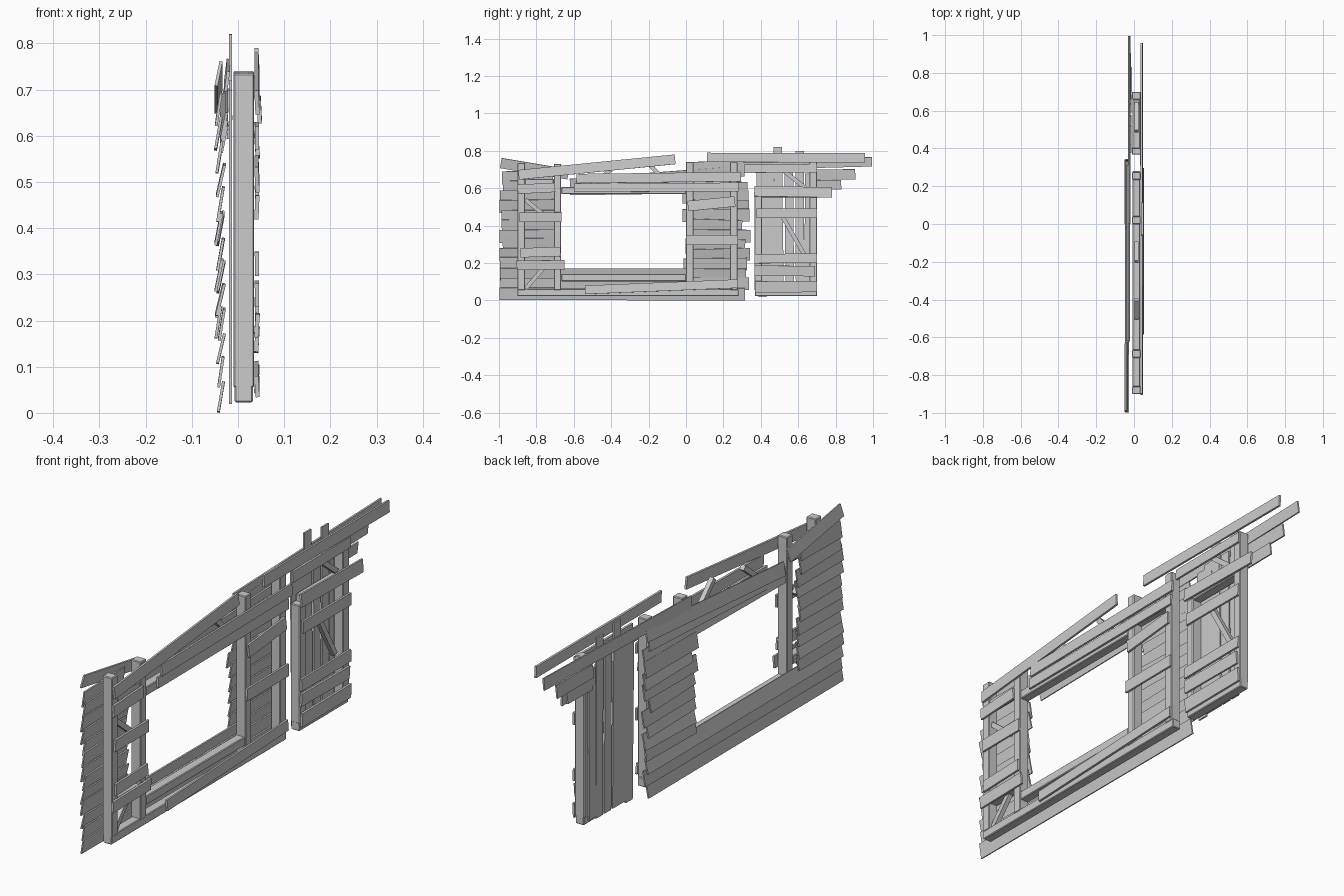
import bpy, bmesh, math, random
from mathutils import Vector

random.seed(4)
wood = bpy.data.materials.new("weathered grey wood")
wood.diffuse_color = (0.6, 0.6, 0.6, 1)


def board(name, x, a, b, width, thick=0.008, tilt=0.0, bevel=0.0):
    """Plank running from a to b, both (y, z), tilted about its long axis."""
    p, q = Vector((x, *a)), Vector((x, *b))
    d = (q - p).normalized()
    n0 = Vector((1, 0, 0))
    w0 = n0.cross(d)
    w = w0 * math.cos(tilt) + n0 * math.sin(tilt)
    n = d.cross(w)
    bm = bmesh.new()
    ends = []
    for c in (p, q):
        ends.append([bm.verts.new(c + w * (sw * width / 2) + n * (sn * thick / 2))
                     for sw, sn in ((-1, -1), (1, -1), (1, 1), (-1, 1))])
    for i in range(4):
        j = (i + 1) % 4
        bm.faces.new((ends[0][i], ends[0][j], ends[1][j], ends[1][i]))
    bm.faces.new(ends[0])
    bm.faces.new(ends[1])
    bmesh.ops.recalc_face_normals(bm, faces=bm.faces[:])
    if bevel:
        bmesh.ops.bevel(bm, geom=bm.edges[:], offset=bevel, segments=1, affect='EDGES')
    me = bpy.data.meshes.new(name)
    bm.to_mesh(me)
    bm.free()
    me.materials.append(wood)
    ob = bpy.data.objects.new(name, me)
    bpy.context.collection.objects.link(ob)
    return ob


def jit(s):
    return random.uniform(-s, s)


FX, FT = 0.0125, 0.045  # frame centre and depth

# Posts: y and top height
for y, top in ((-0.88, 0.735), (-0.687, 0.73), (0.02, 0.74),
               (0.255, 0.74), (0.387, 0.56), (0.68, 0.74)):
    board("post", FX, (y, 0.055), (y, top), 0.04, FT, 0, 0.003)

# Ground sills and window rails
for name, y0, y1, z in (("ground_sill", -0.9, 0.28, 0.042),
                        ("ground_sill", 0.368, 0.70, 0.042),
                        ("window_sill", -0.667, 0.0, 0.122),
                        ("window_head", -0.667, 0.0, 0.588),
                        ("left_rail", -0.86, -0.707, 0.63),
                        ("left_rail", -0.86, -0.707, 0.19),
                        ("right_rail", 0.04, 0.235, 0.62),
                        ("door_side_rail", 0.40, 0.66, 0.57)):
    board(name, FX, (y0, z), (y1, z), 0.038, FT - 0.005, 0, 0.003)

# Diagonal braces inside the frame
for a, b in (((-0.86, 0.06), (-0.74, 0.2)), ((-0.86, 0.54), (-0.75, 0.45)),
             ((0.51, 0.46), (0.63, 0.25)), ((0.49, 0.72), (0.64, 0.6)),
             ((-0.5, 0.62), (-0.4, 0.70)), ((-0.2, 0.73), (-0.1, 0.63))):
    board("brace", FX, a, b, 0.022, 0.02)

# Lapped siding, outer side: full length below the window, short beside it
STEP, SLOPE = 0.052, 0.2
for i in range(14):
    z = 0.036 + i * STEP
    t = SLOPE + jit(0.06)
    if i < 3:
        left, right = -0.99 + jit(0.01), 0.32 + jit(0.02)
        board("low_siding", -0.037, (left, z), (right, z + jit(0.004)), 0.066, 0.006, t)
        continue
    if i < 13:
        board("left_siding", -0.04 + jit(0.003), (-0.988 + jit(0.01), z + jit(0.006)),
              (-0.70 + jit(0.012), z + jit(0.006)), 0.07, 0.006, t)
    if i < 11:
        board("right_siding", -0.037 + jit(0.003), (0.0 + jit(0.02), z + jit(0.006)),
              (0.32 + jit(0.025), z + jit(0.006)), 0.068, 0.006, t)

# Fanned siding above the window and the loose top plank
for za, zb in ((0.592, 0.605), (0.605, 0.648), (0.622, 0.692)):
    board("upper_siding", -0.03, (-0.62, za), (0.31 + jit(0.02), zb), 0.058, 0.006, SLOPE)
board("loose_top_plank", -0.042, (-0.99, 0.735), (-0.63, 0.675), 0.055, 0.007, 0.2)

# Upright slats: y at bottom, y at top, bottom, top
for yb, yt, z0, z1 in ((0.41, 0.40, 0.02, 0.70), (0.455, 0.445, 0.03, 0.72),
                       (0.50, 0.49, 0.03, 0.82), (0.555, 0.55, 0.03, 0.72),
                       (0.61, 0.608, 0.03, 0.80), (0.655, 0.66, 0.04, 0.68)):
    board("upright_slat", -0.016, (yb, z0), (yt, z1), 0.046, 0.007)

# Eave boards on the outer side
board("outer_eave", -0.024, (0.0, 0.715), (0.995, 0.742), 0.05, 0.007, 0.12)
board("outer_eave_short", -0.022, (0.66, 0.672), (0.905, 0.675), 0.055, 0.007, 0.12)
board("outer_eave_short", -0.018, (0.66, 0.618), (0.83, 0.62), 0.05, 0.007, 0.12)

# Long boards on the inner side
for name, a, b, w, x in (
        ("inner_eave", (0.112, 0.765), (0.957, 0.763), 0.05, 0.041),
        ("sloping_top_board", (-0.895, 0.672), (-0.058, 0.755), 0.052, 0.041),
        ("header_board", (-0.585, 0.652), (0.295, 0.662), 0.05, 0.046),
        ("header_board", (-0.6, 0.603), (0.28, 0.607), 0.046, 0.04),
        ("header_board", (0.31, 0.705), (0.70, 0.708), 0.045, 0.038),
        ("foot_board", (-0.54, 0.057), (0.275, 0.09), 0.046, 0.041)):
    board(name, x, a, b, w, 0.009, -0.05)

# Short boards nailed across the posts on the inner side
for y0, y1, z0, z1, w in ((-0.89, -0.665, 0.445, 0.446, 0.052),
                          (-0.885, -0.67, 0.255, 0.262, 0.05),
                          (-0.905, -0.65, 0.188, 0.192, 0.05),
                          (-0.90, -0.70, 0.595, 0.605, 0.05),
                          (0.01, 0.262, 0.505, 0.53, 0.055),
                          (0.0, 0.278, 0.323, 0.324, 0.052),
                          (0.365, 0.78, 0.585, 0.578, 0.055),
                          (0.378, 0.70, 0.467, 0.466, 0.052),
                          (0.366, 0.70, 0.224, 0.226, 0.05),
                          (0.366, 0.69, 0.16, 0.157, 0.055),
                          (0.37, 0.70, 0.073, 0.075, 0.06)):
    board("cross_board", 0.041, (y0, z0), (y1, z1), w, 0.009, jit(0.08))

# Stand on the ground
bpy.context.view_layer.update()
low = min(v.co.z for o in bpy.data.objects for v in o.data.vertices)
for o in bpy.data.objects:
    o.location.z -= low
